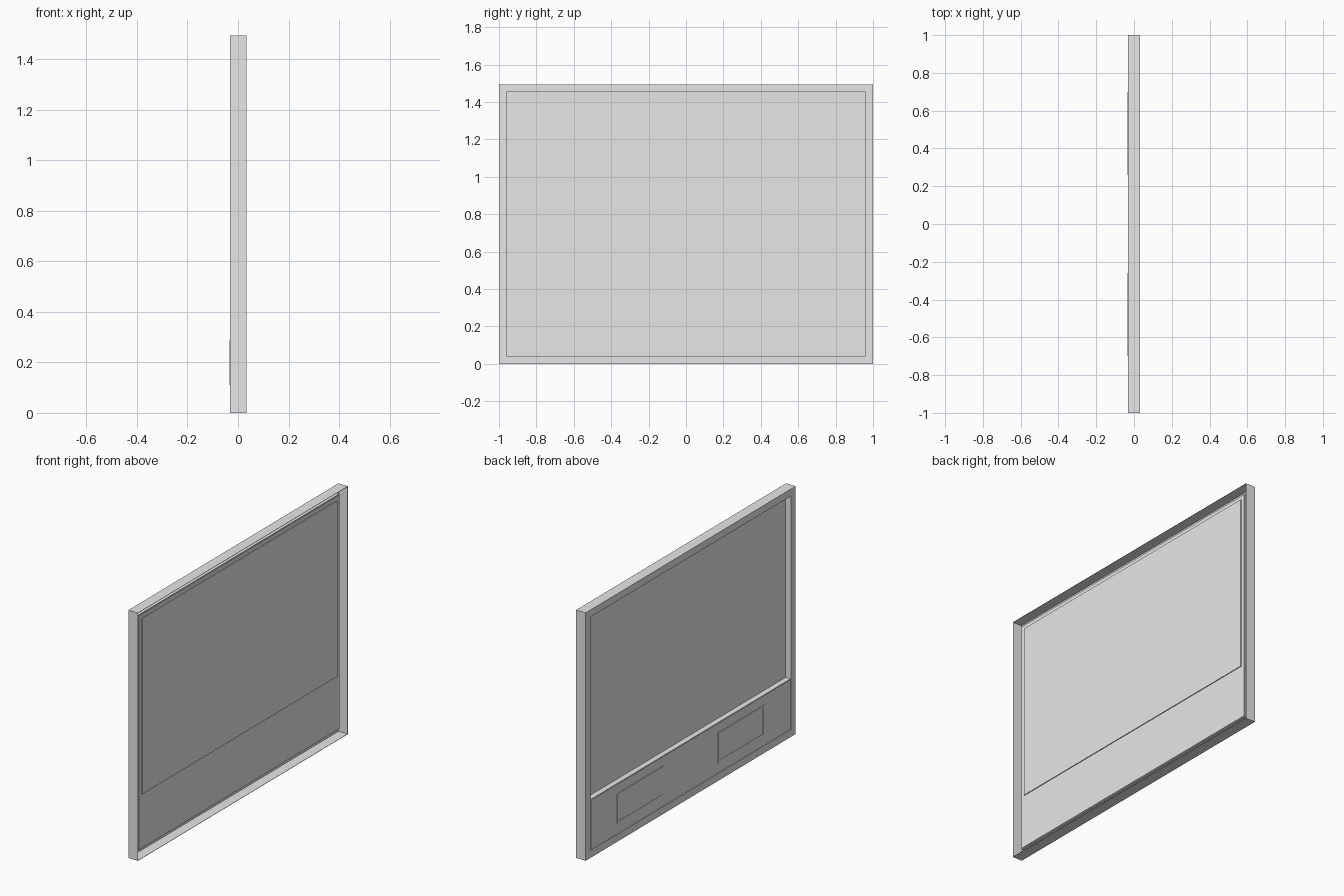
import bpy
import bmesh

if "Cube" in bpy.data.objects:
    bpy.data.objects.remove(bpy.data.objects["Cube"])

grey = bpy.data.materials.new("light grey")
grey.use_nodes = True
grey.diffuse_color = (0.8, 0.8, 0.8, 1)
grey.node_tree.nodes["Principled BSDF"].inputs["Base Color"].default_value = (0.8, 0.8, 0.8, 1)

FACE, REAR, HEIGHT = -0.031, 0.033, 1.495


def add_box(bm, x, y, z):
    verts = bmesh.ops.create_cube(bm, size=1)["verts"]
    for v in verts:
        v.co = [lo + (c + 0.5) * (hi - lo) for c, (lo, hi) in zip(v.co, (x, y, z))]


def part(name, boxes):
    bm = bmesh.new()
    for b in boxes:
        add_box(bm, *b)
    mesh = bpy.data.meshes.new(name)
    bm.to_mesh(mesh)
    bm.free()
    mesh.materials.append(grey)
    obj = bpy.data.objects.new(name, mesh)
    bpy.context.collection.objects.link(obj)
    return obj


def ring(name, x, y, z, w):
    """Rectangular border of width w, lying inside the y and z limits."""
    (y0, y1), (z0, z1) = y, z
    return part(name, [
        (x, (y0, y1), (z0, z0 + w)), (x, (y0, y1), (z1 - w, z1)),
        (x, (y0, y0 + w), (z0 + w, z1 - w)), (x, (y1 - w, y1), (z0 + w, z1 - w))])


# Outer casing, open at the rear, with a flat border on the face
ring("outer_casing", (FACE, REAR), (-1, 1), (0, HEIGHT), 0.002)
ring("face_border", (FACE, FACE + 0.003), (-0.998, 0.998), (0.002, HEIGHT - 0.002), 0.038)

# Inner box: lining, backing sheet and thin window pane
ring("inner_lining", (FACE, 0.004), (-0.96, 0.96), (0.04, 1.457), 0.005)
part("backing_sheet", [((0.004, 0.008), (-0.955, 0.955), (0.045, 1.452))])
part("window_pane", [((0.001, 0.013), (-0.93, 0.93), (0.37, 1.43))])

# Lower fascia, its top forming the window sill
part("lower_fascia", [((FACE + 0.002, 0.004), (-0.955, 0.955), (0.045, 0.35))])

# Pair of doors, each with a raised plate and a shallow inset grip
for side, sign in (("left", 1), ("right", -1)):
    def span(a, b):
        return tuple(sorted((sign * a, sign * b)))

    part(side + "_door", [((FACE + 0.0005, FACE + 0.002), span(0.004, 0.95), (0.05, 0.345))])
    part(side + "_plate", [((FACE - 0.002, FACE + 0.0005), span(0.26, 0.70), (0.11, 0.29))])
    ring(side + "_plate_rim", (FACE - 0.0035, FACE - 0.002), span(0.26, 0.70), (0.11, 0.29), 0.012)
